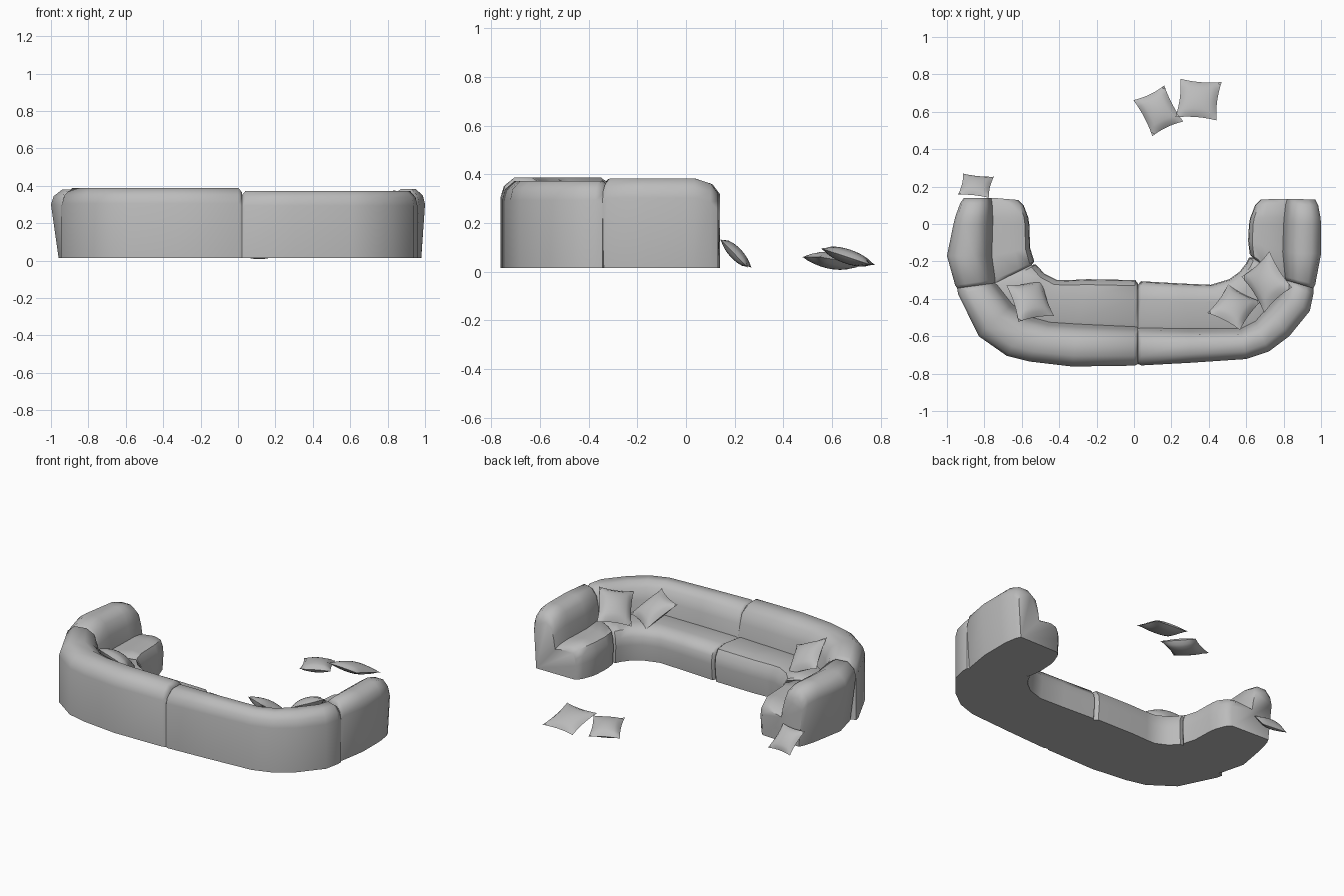
import bpy, bmesh, math
from mathutils import Vector

cube = bpy.data.objects.get("Cube")
if cube:
    bpy.data.objects.remove(cube, do_unlink=True)

fabric = bpy.data.materials.new("grey fabric")
fabric.use_nodes = True
colour = (0.5, 0.5, 0.5, 1)
fabric.diffuse_color = colour
fabric.node_tree.nodes["Principled BSDF"].inputs["Base Color"].default_value = colour


def finish(name, bm, angle):
    bmesh.ops.recalc_face_normals(bm, faces=bm.faces)
    mesh = bpy.data.meshes.new(name)
    bm.to_mesh(mesh)
    bm.free()
    mesh.materials.append(fabric)
    obj = bpy.data.objects.new(name, mesh)
    bpy.context.collection.objects.link(obj)
    bpy.ops.object.select_all(action='DESELECT')
    obj.select_set(True)
    bpy.context.view_layer.objects.active = obj
    bpy.ops.object.shade_smooth_by_angle(angle=math.radians(angle))
    return obj


# Sofa cross-section: u runs 0 (outer wall) - 1 (crease) - 2 (seat front)
BASE = 0.015
PROFILE = [(0, BASE), (0, .30), (.06, .345), (.25, .38), (.6, .38), (.82, .35),
           (.93, .28), (1, .2), (1.08, .205), (1.6, .22), (1.88, .21),
           (1.98, .17), (2, .12), (1.96, BASE)]
FREE = [(0, .17), (.03, .06), (.1, 0)]    # rounded arm end: distance, shrink
JOINT = [(0, .06), (.018, 0)]             # tight seam between modules


def sofa_module(name, stations, start, end, height=1, flare=0):
    """Loft the cross-section through (outer, crease, front) plan points."""
    stations = [[Vector(p) for p in s] for s in stations]

    def end_rings(a, b, rounding):
        span = (b[1] - a[1]).length
        return [([p.lerp(q, d / span) for p, q in zip(a, b)], k) for d, k in rounding]

    rings = end_rings(stations[0], stations[1], start)
    rings += [(s, 0) for s in stations[1:-1]]
    rings += end_rings(stations[-1], stations[-2], end)[::-1]
    bm = bmesh.new()
    loops = []
    for (outer, crease, front), k in rings:
        loop = []
        for i, (u, z) in enumerate(PROFILE):
            u = flare if i == 0 else u
            u += (.7 - u) * k
            z = BASE + (z - BASE) * (1 - k) * height
            p = outer.lerp(crease, u) if u < 1 else crease.lerp(front, u - 1)
            loop.append(bm.verts.new((p.x, p.y, z)))
        loops.append(loop)
    n = len(PROFILE)
    for a, b in zip(loops, loops[1:]):
        for i in range(n):
            j = (i + 1) % n
            bm.faces.new((a[i], a[j], b[j], b[i]))
    bm.faces.new(loops[0])
    bm.faces.new(loops[-1][::-1])
    return finish(name, bm, 50)


sofa_module("right_arm", [
    ((-.93, .14), (-.755, .14), (-.58, .125)),
    ((-.965, 0), (-.755, 0), (-.56, 0)),
    ((-1, -.17), (-.76, -.17), (-.555, -.13)),
    ((-.95, -.35), (-.74, -.315), (-.53, -.21))], FREE, JOINT, 1, .17)

sofa_module("right_back_and_seat", [
    ((-.955, -.345), (-.74, -.315), (-.53, -.21)),
    ((-.83, -.6), (-.65, -.43), (-.48, -.265)),
    ((-.68, -.705), (-.56, -.495), (-.41, -.3)),
    ((-.56, -.735), (-.45, -.525), (-.35, -.3)),
    ((-.33, -.762), (-.3, -.535), (-.25, -.295)),
    ((.022, -.757), (.022, -.55), (.022, -.3))], JOINT, JOINT, 1.02)

sofa_module("left_back_and_seat", [
    ((.022, -.757), (.022, -.555), (.022, -.305)),
    ((.3, -.742), (.3, -.56), (.25, -.318)),
    ((.6, -.722), (.57, -.56), (.41, -.325)),
    ((.72, -.682), (.65, -.52), (.51, -.295)),
    ((.83, -.6), (.71, -.45), (.565, -.255)),
    ((.94, -.465), (.78, -.37), (.6, -.21)),
    ((.965, -.345), (.81, -.3), (.62, -.17))], JOINT, JOINT, .98)

sofa_module("left_arm", [
    ((.965, -.345), (.81, -.3), (.62, -.17)),
    ((1, -.16), (.795, -.15), (.61, -.09)),
    ((1, 0), (.8, 0), (.615, 0)),
    ((.99, .13), (.81, .135), (.64, .13))], JOINT, FREE, 1.01, .1)


# Scatter cushions: a puffed square spanned by two half-axes
def cushion(name, centre, u_axis, v_axis, puff=.042, n=10):
    centre, u_axis, v_axis = map(Vector, (centre, u_axis, v_axis))
    normal = u_axis.cross(v_axis).normalized()
    bm = bmesh.new()
    for side in (1, -1):
        grid = []
        for i in range(n + 1):
            for j in range(n + 1):
                a, b = 2 * i / n - 1, 2 * j / n - 1
                bulge = ((1 - a * a) * (1 - b * b)) ** .55
                x = a * (1.06 - .1 * (1 - b * b))
                y = b * (1.06 - .1 * (1 - a * a))
                grid.append(bm.verts.new(centre + u_axis * x + v_axis * y
                                         + normal * side * puff * bulge))
        for i in range(n):
            for j in range(n):
                k = i * (n + 1) + j
                bm.faces.new((grid[k], grid[k + 1], grid[k + n + 2], grid[k + n + 1]))
    bmesh.ops.remove_doubles(bm, verts=bm.verts, dist=.0005)
    return finish(name, bm, 70)


cushion("right_corner_cushion", (-.555, -.41, .285), (.09, .015, -.04), (.03, -.092, .05))
cushion("left_corner_cushion", (.71, -.31, .3), (.057, -.091, .055), (-.07, -.064, -.02))
cushion("left_seat_cushion", (.535, -.445, .28), (.083, -.043, .01), (-.053, -.072, .06))
cushion("floor_cushion_low", (.13, .605, .045), (.078, .037, 0), (.048, -.091, .015), .035)
cushion("floor_cushion_high", (.345, .665, .062), (.104, -.008, 0), (-.013, -.097, .032), .03)
cushion("arm_end_cushion", (-.845, .205, .075), (.078, -.008, 0), (-.013, -.053, .055), .025)
